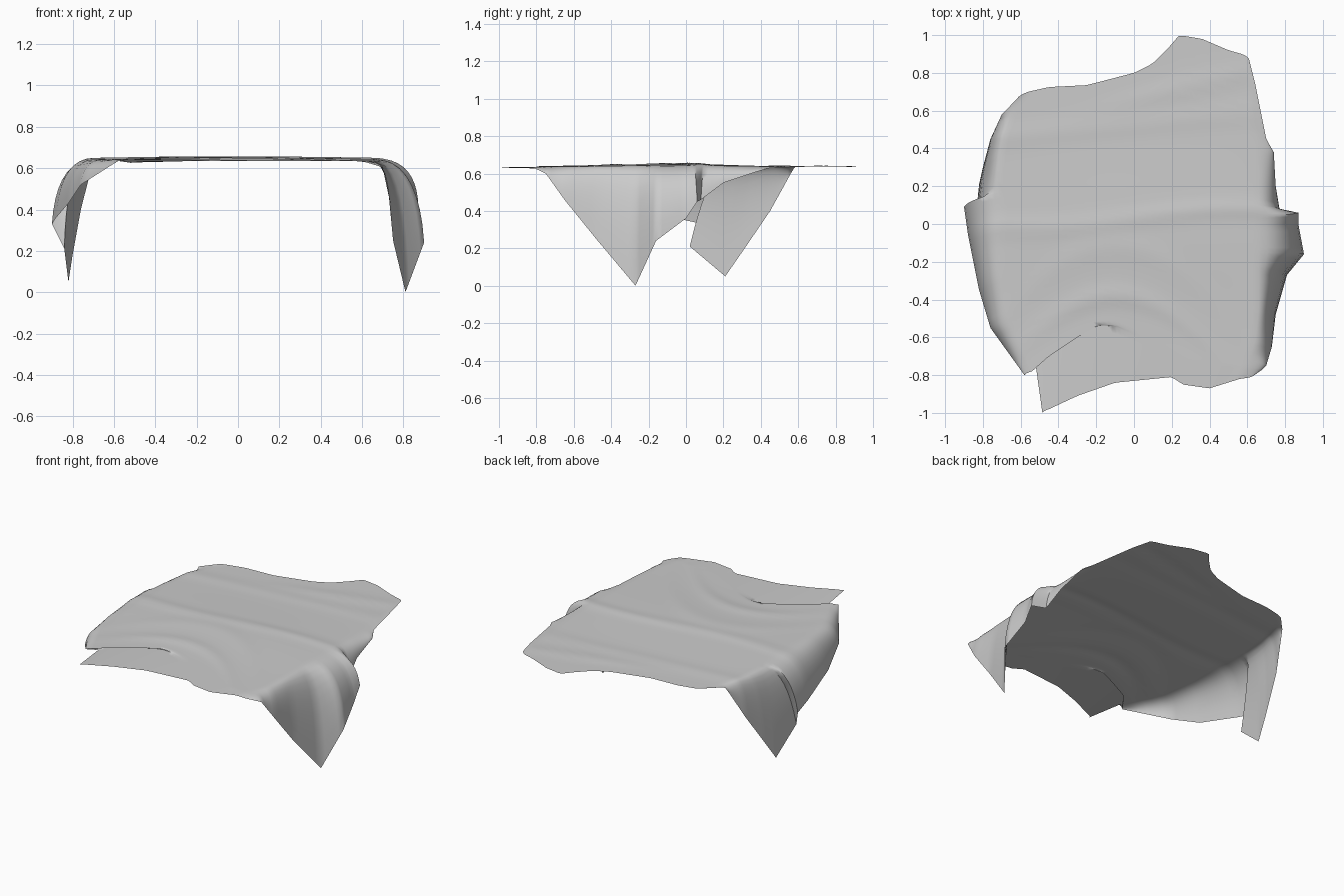
import bpy, bmesh, math
from mathutils import Vector

cube = bpy.data.objects.get("Cube")
if cube:
    bpy.data.objects.remove(cube, do_unlink=True)

ROWS, INNER, DROP = 60, 44, 9

# Outline of the cloth from back to front: hanging edges and the bends above them
left_edge = [(-.62, .66, .64), (-.70, .58, .635), (-.76, .45, .4), (-.80, .3, .18),
             (-.82, .21, .05), (-.84, .02, .21), (-.90, .09, .33), (-.88, -.05, .36),
             (-.82, -.35, .43), (-.76, -.55, .52), (-.58, -.8, .635)]
left_bend = [(-.56, .68), (-.64, .58), (-.69, .46), (-.71, .36), (-.72, .28), (-.72, .22),
             (-.70, .17), (-.70, 0), (-.70, -.25), (-.66, -.5), (-.54, -.77)]
right_edge = [(.61, .87, .64), (.64, .75, .64), (.70, .45, .63), (.74, .38, .61),
              (.75, .2, .55), (.77, .08, .46), (.87, .06, .45), (.87, 0, .36),
              (.9, -.16, .24), (.81, -.27, 0), (.75, -.48, .25), (.73, -.65, .46),
              (.70, -.75, .6)]
right_bend = [(.57, .9), (.6, .74), (.64, .5), (.65, .4), (.66, .25), (.66, .1), (.67, .04),
              (.66, -.02), (.66, -.15), (.66, -.27), (.66, -.45), (.64, -.62), (.6, -.72)]

# Lines across the cloth: back hem, front fold and front hem
back_line = [(-.56, .7), (-.45, .725), (-.25, .735), (0, .8), (.1, .85), (.18, .93),
             (.24, 1), (.36, .98), (.5, .92), (.57, .9)]
fold_line = [(-.54, -.78), (-.45, -.7), (-.3, -.6), (-.2, -.54), (-.1, -.53), (.1, -.59),
             (.3, -.68), (.6, -.72)]
front_line = [(-.45, -.98), (-.3, -.91), (-.1, -.84), (.2, -.81), (.26, -.85), (.4, -.87),
              (.56, -.82)]


def sample(points, t):
    """Point at fraction t along a list of stations."""
    f = t * (len(points) - 1)
    i = min(int(f + 1e-6), len(points) - 2)
    return Vector(points[i]).lerp(Vector(points[i + 1]), f - i)


def line_y(points, x):
    for (x0, y0), (x1, y1) in zip(points, points[1:]):
        if x <= x1:
            return y0 + (y1 - y0) * max(0, (x - x0) / (x1 - x0))
    return points[-1][1]


def ridge(d, width):
    return math.exp(-(d / width) ** 2)


def top_height(x, y):
    """Slightly domed table top with soft creases."""
    z = .636 + .016 * (1 - x * x) * ridge(y + .05, .4)
    z += .006 * ridge(y - .03 - .05 * math.sin(3 * x), .05)
    z += .006 * ridge(y - .68 - .25 * (x - .1), .05) * ridge(x - .3, .4)
    z += .004 * ridge(y - .53 - .1 * x, .06)
    arc = -1.1 * (x + .1) ** 2
    z += .007 * ridge(y + .38 - arc, .05) * ridge(x + .1, .45)
    z += .004 * ridge(y + .12 - arc, .07) * ridge(x + .1, .5)
    return z


def drape(bend, edge):
    """Rounded drop from the table edge down to the hem."""
    control = Vector((bend.x + .9 * (edge.x - bend.x), (bend.y + edge.y) / 2,
                      max(bend.z - .005, edge.z)))
    return [bend * (1 - s) ** 2 + control * 2 * s * (1 - s) + edge * s * s
            for s in (k / DROP for k in range(1, DROP + 1))]


def cloth_row(l_edge, l_bend, r_bend, r_edge, offset, lift):
    inner = []
    for i in range(INNER + 1):
        u = i / INNER
        p = l_bend.lerp(r_bend, u)
        y = p.y + offset(u, p.x, p.y)
        inner.append(Vector((p.x, y, top_height(p.x, y) + lift(u))))
    return drape(inner[0], l_edge)[::-1] + inner + drape(inner[-1], r_edge)


def chord_offset(points, bends, u):
    a, b = Vector(bends[0]), Vector(bends[1])
    p = a.lerp(b, u)
    return line_y(points, p.x) - p.y


# Main sheet
rows = []
for j in range(ROWS + 1):
    v = j / ROWS

    def offset(u, x, y):
        return ((1 - v) ** 4 * chord_offset(back_line, (left_bend[0], right_bend[0]), u)
                + v ** 4 * chord_offset(fold_line, (left_bend[-1], right_bend[-1]), u))

    rows.append(cloth_row(sample(left_edge, v), sample(left_bend, v), sample(right_bend, v),
                          sample(right_edge, v), offset,
                          lambda u: .005 * v ** 12 * max(0, 1 - 2 * u)))

# Tucked fold and the front hem below it
tuck = cloth_row(Vector((-.52, -.75, .626)), Vector((-.48, -.7)), Vector((.59, -.75)),
                 Vector((.68, -.77, .61)),
                 lambda u, x, y: line_y(fold_line, x) + .06 - .1 * min(1, 2 * u) - y,
                 lambda u: -.009 * max(0, 1 - 2 * u))
front = cloth_row(Vector((-.485, -1, .632)), Vector((-.45, -.98)), Vector((.56, -.82)),
                  Vector((.63, -.805, .625)),
                  lambda u, x, y: line_y(front_line, x) - y, lambda u: -.002)
for target, steps in ((tuck, 2), (front, 8)):
    start = rows[-1]
    for k in range(1, steps + 1):
        rows.append([a.lerp(b, k / steps) for a, b in zip(start, target)])

# Mesh
bm = bmesh.new()
grid = [[bm.verts.new(p) for p in row] for row in rows]
for a, b in zip(grid, grid[1:]):
    for i in range(len(a) - 1):
        bm.faces.new((a[i], b[i], b[i + 1], a[i + 1]))
mesh = bpy.data.meshes.new("draped_cloth")
bm.to_mesh(mesh)
bm.free()
cloth = bpy.data.objects.new("draped_cloth", mesh)
bpy.context.collection.objects.link(cloth)

# Plain grey fabric
fabric = bpy.data.materials.new("grey_fabric")
fabric.use_nodes = True
colour = (.6, .6, .6, 1)
fabric.diffuse_color = colour
fabric.node_tree.nodes["Principled BSDF"].inputs["Base Color"].default_value = colour
mesh.materials.append(fabric)

bpy.ops.object.select_all(action='DESELECT')
cloth.select_set(True)
bpy.context.view_layer.objects.active = cloth
bpy.ops.object.shade_smooth_by_angle(angle=math.radians(60))
